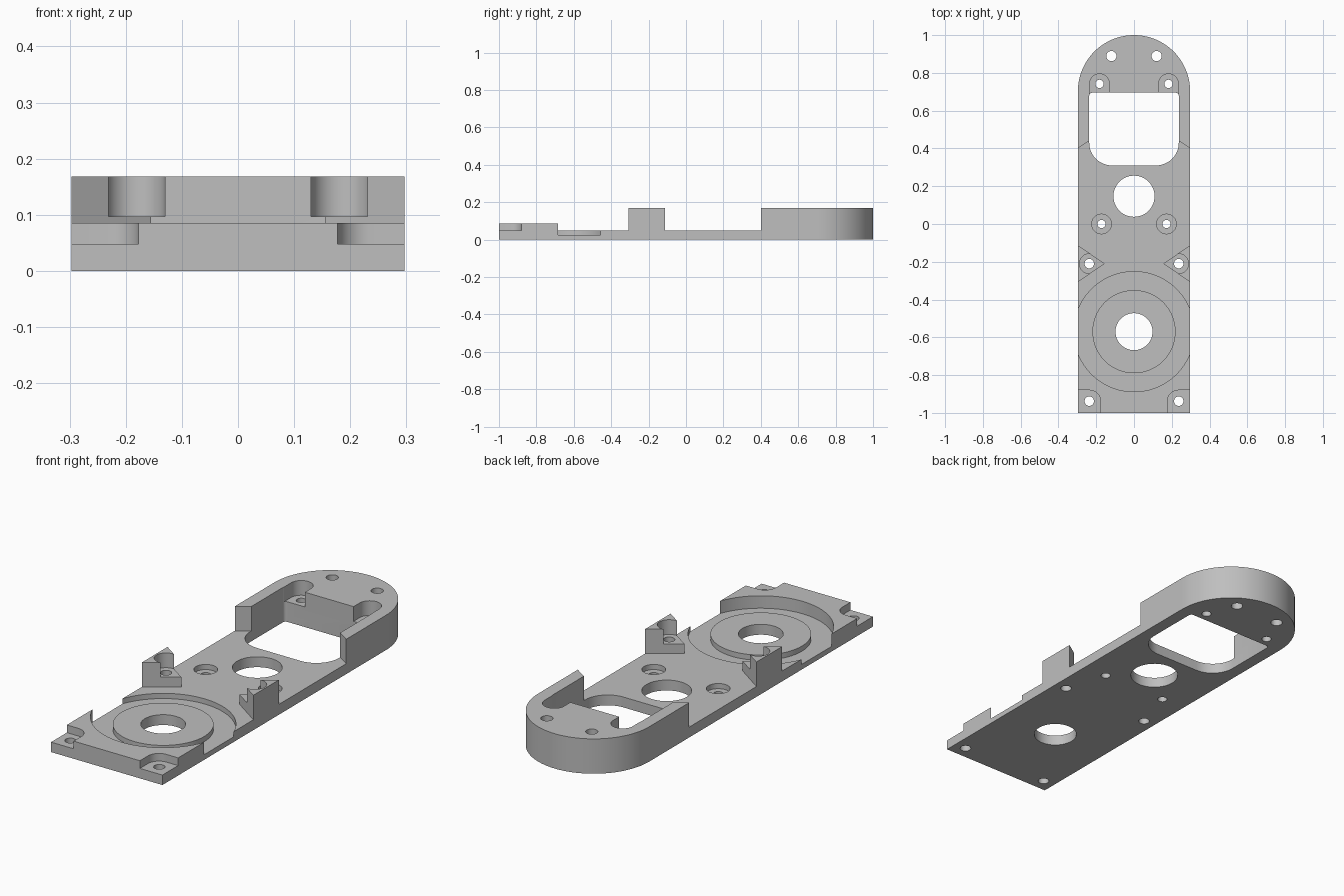
import bpy, bmesh
from math import sin, cos, pi

cube = bpy.data.objects.get("Cube")
if cube:
    bpy.data.objects.remove(cube, do_unlink=True)

W = 0.297      # half width of the plate
TOP = 0.168    # tallest level
HIGH = 0.3     # cutters end above everything
LOW = -0.1     # through cutters start below the plate


def prism(name, pts, z0, z1):
    """Extrude a closed outline from z0 to z1."""
    bm = bmesh.new()
    face = bm.faces.new([bm.verts.new((x, y, z0)) for x, y in pts])
    out = bmesh.ops.extrude_face_region(bm, geom=[face])
    for v in out["geom"]:
        if isinstance(v, bmesh.types.BMVert):
            v.co.z = z1
    bmesh.ops.recalc_face_normals(bm, faces=bm.faces)
    mesh = bpy.data.meshes.new(name)
    bm.to_mesh(mesh)
    bm.free()
    obj = bpy.data.objects.new(name, mesh)
    bpy.context.collection.objects.link(obj)
    return obj


def arc(cx, cy, r, a0, a1, n):
    """Points along an arc, angles in half turns."""
    return [(cx + r * cos(pi * (a0 + (a1 - a0) * i / n)),
             cy + r * sin(pi * (a0 + (a1 - a0) * i / n))) for i in range(n + 1)]


def circle(cx, cy, r, n=48):
    return arc(cx, cy, r, 0, 2, n)[:-1]


def mirrored(half):
    """Close a right-hand outline with its mirror image."""
    return half + [(-x, y) for x, y in reversed(half)]


def combine(pts, z0, z1=HIGH, op='DIFFERENCE'):
    """Cut or add a prism on the plate."""
    tool = prism("tool", pts, z0, z1)
    mod = plate.modifiers.new("shape", 'BOOLEAN')
    mod.operation, mod.solver, mod.object = op, 'EXACT', tool
    bpy.context.view_layer.objects.active = plate
    bpy.ops.object.modifier_apply(modifier=mod.name)
    mesh = tool.data
    bpy.data.objects.remove(tool, do_unlink=True)
    bpy.data.meshes.remove(mesh)


# Full-height blank with a rounded rear end
plate = prism("mounting_plate",
              [(-W, -1), (W, -1)] + arc(0, 1 - W, W, 0, 1, 64), 0, TOP)

# Front slab level
combine([(-0.4, -1.1), (0.4, -1.1), (0.4, -0.55), (-0.4, -0.55)], 0.085)

# Main floor, leaving the side posts and the rear housing standing
combine(mirrored([(0.4, -0.57), (0.4, -0.378), (0.155, -0.21),
                  (0.4, -0.042), (0.4, 0.331), (0.2, 0.465)]), 0.05)

# Rectangular window with large front corners
combine(mirrored(arc(0.117, 0.43, 0.12, -0.5, 0, 12)
                 + arc(0.222, 0.68, 0.015, 0, 0.5, 4)), LOW)

# Circular recess with a raised disc and centre hole
combine(circle(0, -0.57, 0.318, 96), 0.025)
combine(circle(0, -0.57, 0.22, 96), 0.01, 0.05, 'UNION')
combine(circle(0, -0.57, 0.098), LOW)

# Large middle hole
combine(circle(0, 0.147, 0.109), LOW)

for s in (-1, 1):
    def side(pts):
        return [(s * x, y) for x, y in pts]

    # Rear housing screw seats, open to the window
    combine(side([(0.13, 0.6), (0.235, 0.6)]
                 + arc(0.1825, 0.742, 0.0525, 0, 1, 20)), 0.097)
    # Post screw seats, open to the middle
    combine(side(arc(0.237, -0.21, 0.052, -0.5, 0.5, 20)
                 + [(0.1, -0.158), (0.1, -0.262)]), 0.097)
    # Front corner seats
    combine(side([(0.4, -1.1), (0.4, -0.88)]
                 + arc(0.235, -0.938, 0.058, 0.5, 1, 12)
                 + [(0.177, -1.1)]), 0.048)
    # Countersunk seats in the floor
    combine(circle(s * 0.172, 0, 0.052), 0.025)
    # Screw holes
    for x, y, r in ((0.12, 0.889, 0.027), (0.1825, 0.742, 0.022),
                    (0.172, 0, 0.022), (0.237, -0.21, 0.025),
                    (0.237, -0.938, 0.025)):
        combine(circle(s * x, y, r, 24), LOW)

# Plain grey finish
grey = bpy.data.materials.new("plain_grey")
grey.use_nodes = True
colour = (0.52, 0.52, 0.52, 1)
grey.diffuse_color = colour
grey.node_tree.nodes["Principled BSDF"].inputs["Base Color"].default_value = colour
plate.data.materials.clear()
plate.data.materials.append(grey)

bpy.ops.object.select_all(action='DESELECT')
plate.select_set(True)
bpy.context.view_layer.objects.active = plate
bpy.ops.object.shade_smooth_by_angle()
